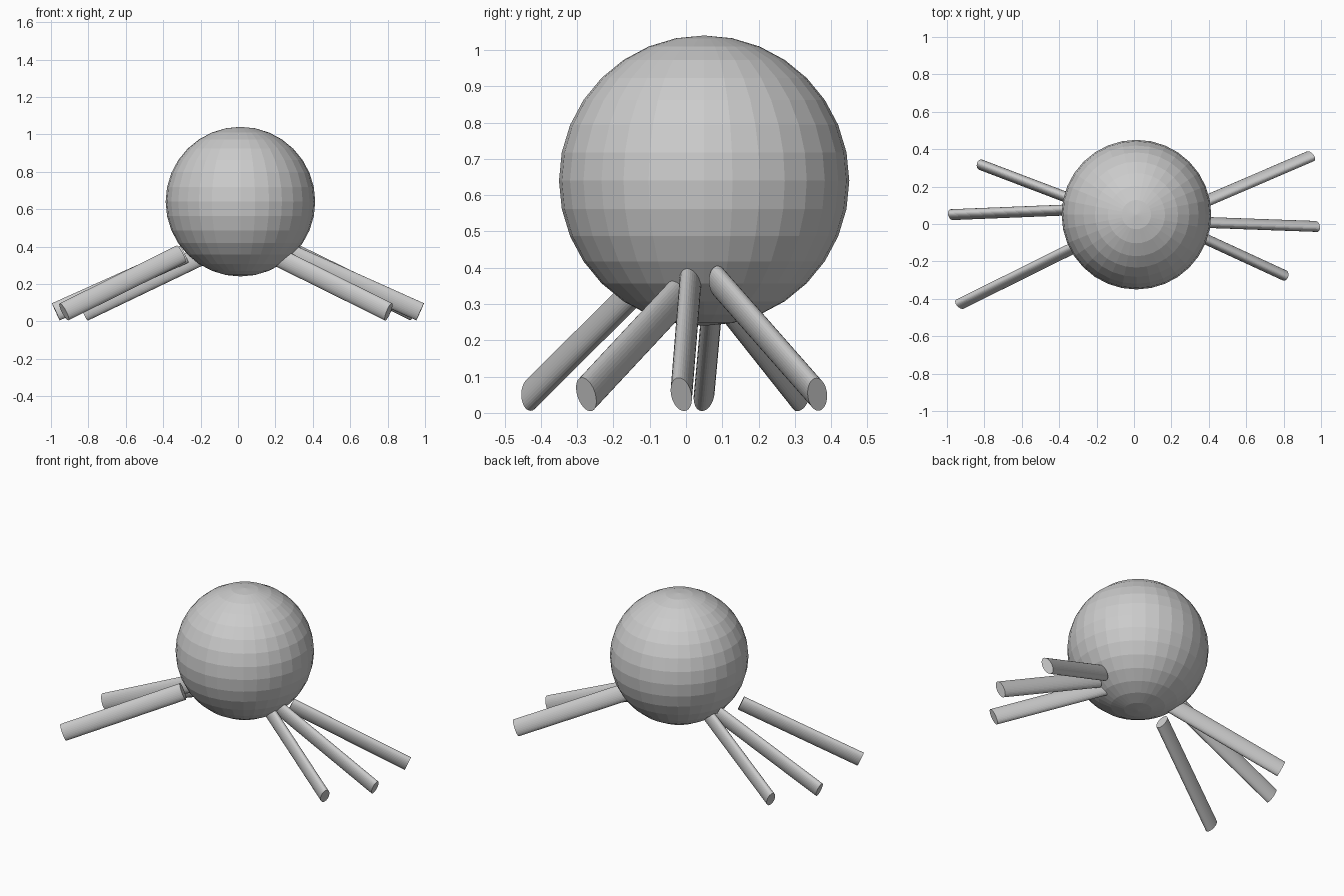
import bpy
from math import radians, sin, cos
from mathutils import Vector, Matrix

if "Cube" in bpy.data.objects:
    bpy.data.objects.remove(bpy.data.objects["Cube"])

# round body
bpy.ops.mesh.primitive_uv_sphere_add(segments=32, ring_count=16, radius=0.4,
                                     location=(0.013, 0.05, 0.64))
bpy.context.object.name = "body"


def leg(name, inner, outer, roll):
    """Oval rod from inner to outer point, taller than wide, twisted by roll."""
    p, q = Vector(inner), Vector(outer)
    d = (q - p).normalized()
    side = Vector((0, 0, 1)).cross(d).normalized()
    up = d.cross(side)
    r = radians(roll)
    tall = up * cos(r) - side * sin(r)
    wide = side * cos(r) + up * sin(r)
    bpy.ops.mesh.primitive_cylinder_add(vertices=32, radius=1, depth=1)
    ob = bpy.context.object
    ob.name = name
    m = Matrix((wide * 0.028, tall * 0.051, d * (q - p).length)).transposed().to_4x4()
    m.translation = (p + q) / 2
    ob.data.transform(m)


# right legs
leg("right_front_leg", (0.18, 0.013, 0.36), (0.805, -0.275, 0.051), 5)
leg("right_middle_leg", (0.285, 0.012, 0.36), (0.974, -0.013, 0.051), 11)
leg("right_back_leg", (0.31, 0.09, 0.36), (0.943, 0.362, 0.051), 19)

# left legs
leg("left_front_leg", (-0.305, -0.118, 0.36), (-0.93, -0.428, 0.051), 17)
leg("left_middle_leg", (-0.285, 0.078, 0.36), (-0.974, 0.05, 0.051), 11)
leg("left_back_leg", (-0.175, 0.072, 0.36), (-0.82, 0.317, 0.051), 5)
